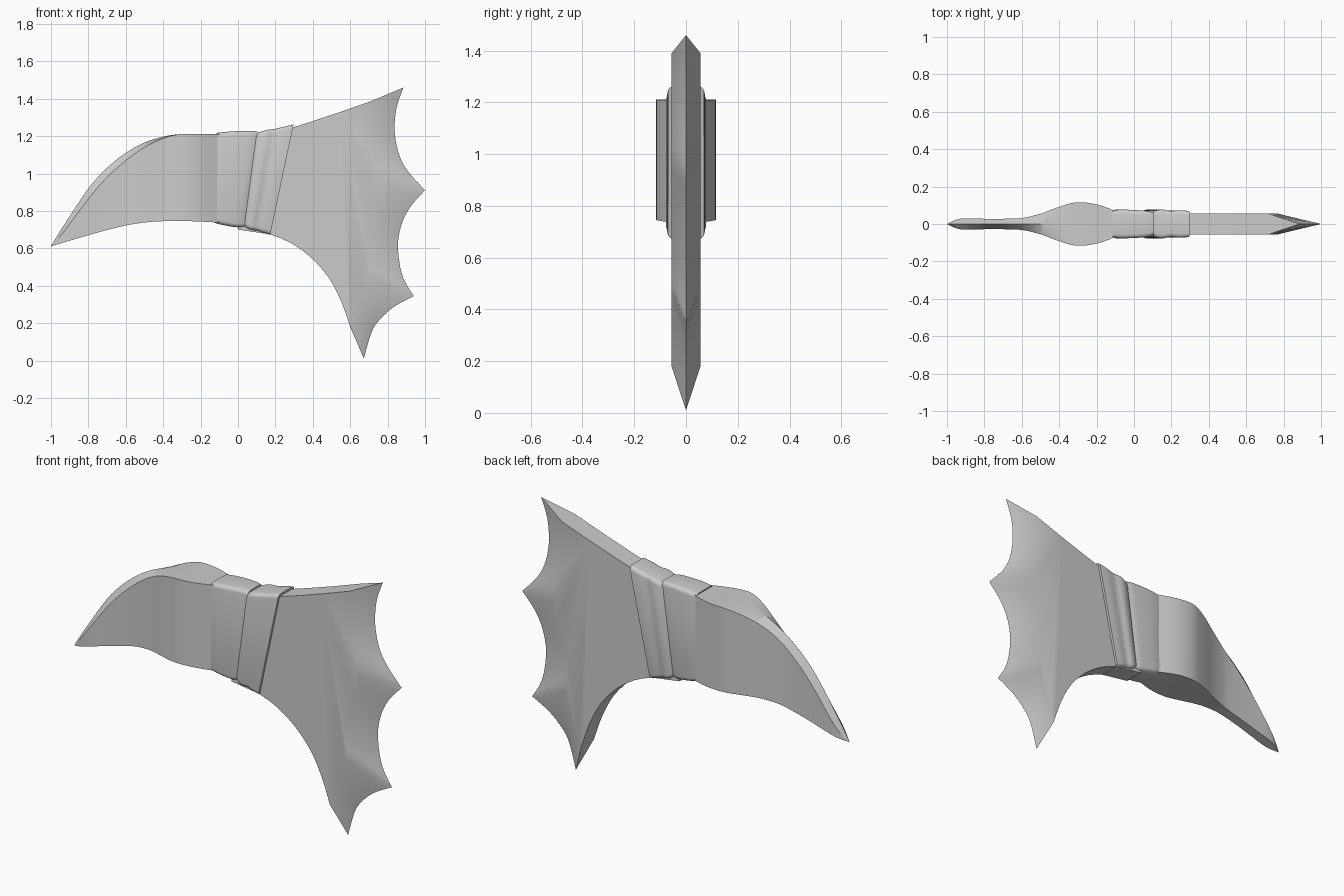
import bpy, bmesh, math
from mathutils import Vector

cube = bpy.data.objects.get("Cube")
if cube:
    bpy.data.objects.remove(cube, do_unlink=True)

grey = bpy.data.materials.new("plain grey")
grey.use_nodes = True
GREY = (0.6, 0.6, 0.6, 1)
grey.diffuse_color = GREY
grey.node_tree.nodes["Principled BSDF"].inputs["Base Color"].default_value = GREY


def finish(name, bm, angle=35):
    """Clean the mesh, make the object and shade it."""
    bmesh.ops.remove_doubles(bm, verts=bm.verts, dist=0.0005)
    bmesh.ops.recalc_face_normals(bm, faces=bm.faces)
    mesh = bpy.data.meshes.new(name)
    bm.to_mesh(mesh)
    bm.free()
    mesh.materials.append(grey)
    obj = bpy.data.objects.new(name, mesh)
    bpy.context.collection.objects.link(obj)
    bpy.ops.object.select_all(action='DESELECT')
    obj.select_set(True)
    bpy.context.view_layer.objects.active = obj
    bpy.ops.object.shade_smooth_by_angle(angle=math.radians(angle))
    return obj


def loft(name, rings, angle=35):
    """Skin a row of closed rings and cap both ends."""
    bm = bmesh.new()
    rows = [[bm.verts.new(p) for p in ring] for ring in rings]
    n = len(rows[0])
    for a, b in zip(rows, rows[1:]):
        for i in range(n):
            j = (i + 1) % n
            bm.faces.new((a[i], a[j], b[j], b[i]))
    bm.faces.new(rows[0])
    bm.faces.new(rows[-1])
    return finish(name, bm, angle)


def spline(pts, steps=4):
    """Smooth curve through points of any dimension."""
    pts = [Vector(p) for p in pts]
    out = []
    for i in range(len(pts) - 1):
        p0, p1, p2 = pts[max(i - 1, 0)], pts[i], pts[i + 1]
        p3 = pts[min(i + 2, len(pts) - 1)]
        for s in range(steps):
            t = s / steps
            out.append(p1 + (p2 - p0) * (t / 2)
                       + (p0 * 2 - p1 * 5 + p2 * 4 - p3) * (t * t / 2)
                       + (p1 * 3 - p0 - p2 * 3 + p3) * (t ** 3 / 2))
    return out + [pts[-1]]


# Curved horn blade: x, bottom, bevel start, ridge; then half thickness
horn = [(-1, .61, .61, .612), (-.93, .632, .69, .725), (-.8, .67, .865, .92),
        (-.7, .698, .98, 1.03), (-.6, .722, 1.07, 1.11), (-.5, .738, 1.14, 1.165),
        (-.4, .745, 1.188, 1.197), (-.31, .746, 1.21, 1.21),
        (-.2, .743, 1.21, 1.21), (-.06, .735, 1.21, 1.21)]
width = [0, .028, .028, .028, .032, .055, .092, .115, .105, .055]
rings = []
for x, low, bevel, top, w in spline([h + (w,) for h, w in zip(horn, width)]):
    w = max(w, 0)
    bevel = min(bevel, top)
    rings.append([(x, 0, top), (x, w, bevel), (x, w, low),
                  (x, -w, low), (x, -w, bevel)])
loft("horn_blade", rings)

# Scalloped wing with a tapered trailing edge
T = .056
top_edge = [(0, 1.17), (.29, 1.245), (.4, 1.28), (.55, 1.33)]
low_edge = spline([(.6, .18), (.55, .32), (.48, .45), (.38, .56),
                   (.27, .635), (.17, .675)], 3)[1:] + [Vector((0, .7))]
scallops = [[(.885, 1.46), (.847, 1.35), (.838, 1.22), (.862, 1.1), (.91, 1.01), (1, .91)],
            [(1, .91), (.92, .82), (.872, .72), (.855, .6), (.88, .45), (.94, .345)],
            [(.94, .345), (.83, .285), (.75, .21), (.71, .14), (.673, .01)]]
rim = []
for arc in scallops:
    rim += spline(arc, 3)[:-1]
rim.append(Vector(scallops[-1][-1]))
anchor = spline([(.72, 1.39), (.71, 1.2), (.77, .91), (.69, .62), (.7, .4), (.6, .18)], 8)
inner = []
for i in range(len(rim)):
    f = i / (len(rim) - 1) * (len(anchor) - 1)
    k = min(int(f), len(anchor) - 2)
    inner.append(anchor[k].lerp(anchor[k + 1], f - k))
bm = bmesh.new()
edge = [bm.verts.new((p[0], 0, p[1])) for p in rim]
sides = []
for y in (-T, T):
    flat = [bm.verts.new((p[0], y, p[1])) for p in top_edge + inner + low_edge]
    bm.faces.new(flat)
    taper = flat[len(top_edge):len(top_edge) + len(rim)]
    for i in range(len(rim) - 1):
        bm.faces.new((taper[i], taper[i + 1], edge[i + 1], edge[i]))
    sides.append(flat)
front, back = sides
a, b = len(top_edge), len(top_edge) + len(rim) - 1
for i in range(len(front)):
    if not a <= i < b:
        j = (i + 1) % len(front)
        bm.faces.new((front[i], front[j], back[j], back[i]))
for k, end in ((a, edge[0]), (b, edge[-1])):
    bm.faces.new((front[k], back[k], end))
finish("wing_blade", bm)


def wrap(name, left, right, profile):
    """Rounded band between two slanted lines; profile is (fraction, half thickness, swell)."""
    rings = []
    for t, w, swell in spline(profile, 3):
        top = Vector(left[0]).lerp(Vector(right[0]), t)
        low = Vector(left[1]).lerp(Vector(right[1]), t)
        up = (top - low).normalized()
        top, low = top + up * swell, low - up * swell
        ring = []
        for sy, sz in ((1, 1), (-1, 1), (-1, -1), (1, -1)):
            for s in range(5):
                q = s / 4 if sy * sz > 0 else 1 - s / 4
                r = .022
                c, d = math.cos(q * math.pi / 2), math.sin(q * math.pi / 2)
                y = sy * (w - r + r * c)
                p = (top if sz > 0 else low) - up * (sz * r * (1 - d))
                ring.append((p.x, y, p.y))
        rings.append(ring)
    loft(name, rings, 40)


# Two slanted bands around the grip
wrap("left_wrap", [(-.115, 1.217), (-.122, .735)], [(.105, 1.225), (.035, .712)],
     [(0, .074, 0), (.25, .077, .004), (.6, .074, .006), (.85, .07, .004), (1, .062, 0)])
wrap("right_wrap", [(.095, 1.215), (.03, .715)], [(.297, 1.262), (.172, .672)],
     [(0, .06, -.004), (.12, .072, .002), (.3, .077, .004), (.5, .07, 0),
      (.75, .073, 0), (1, .07, 0)])
